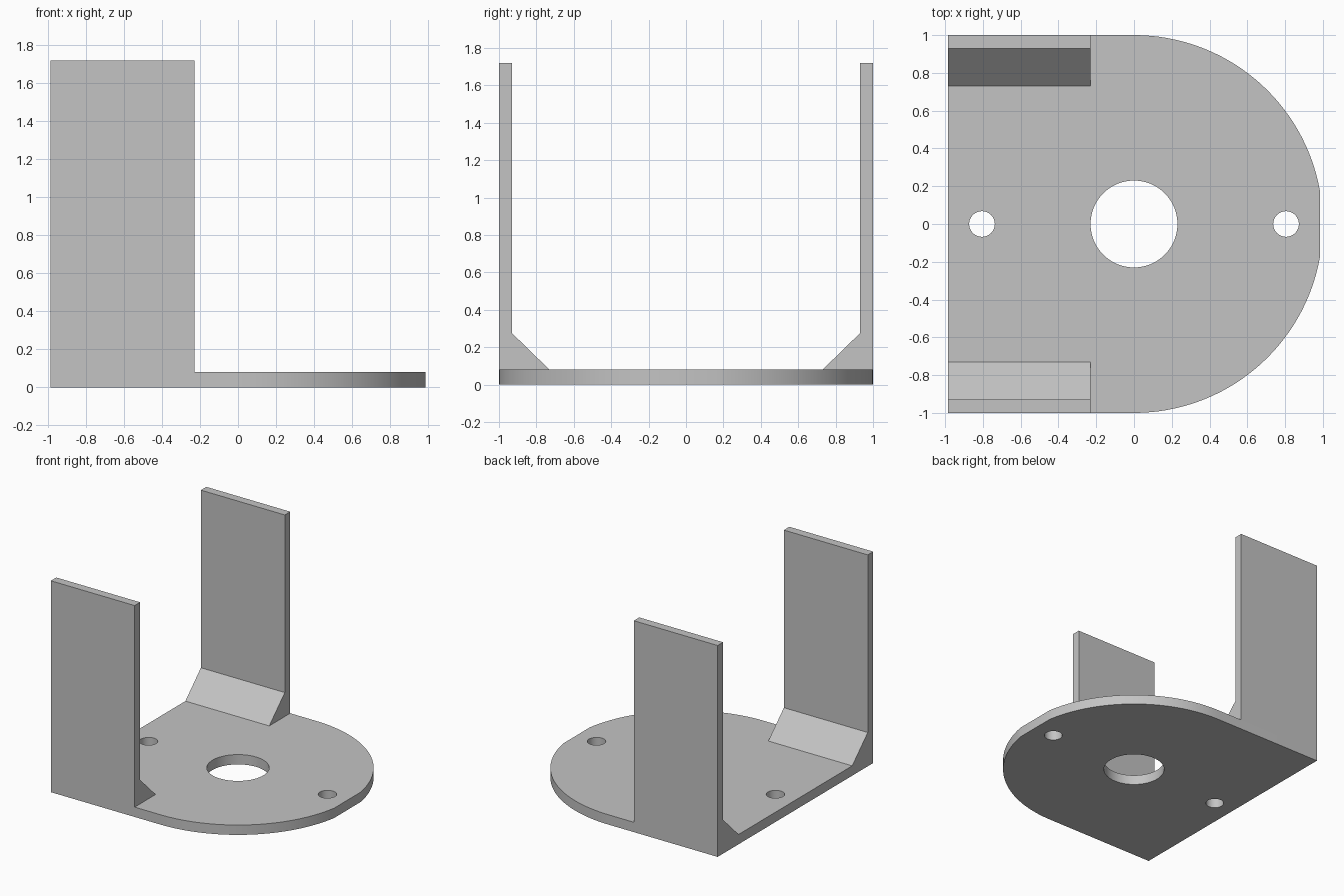
import bpy, bmesh
from math import sin, cos, pi, asin

if "Cube" in bpy.data.objects:
    bpy.data.objects.remove(bpy.data.objects["Cube"], do_unlink=True)

HALF_X, PLATE_TOP = 0.985, 0.08
ARM_INNER_X, ARM_TOP = -0.23, 1.72

grey = bpy.data.materials.new("plain grey")
grey.use_nodes = True
colour = (0.55, 0.55, 0.55, 1)
grey.diffuse_color = colour
grey.node_tree.nodes["Principled BSDF"].inputs["Base Color"].default_value = colour


def extruded(name, outline, offset, holes=()):
    """Fill an outline (with optional hole loops) and extrude it by offset."""
    bm = bmesh.new()
    edges = []
    for loop in (outline, *holes):
        verts = [bm.verts.new(p) for p in loop]
        edges += [bm.edges.new((a, b)) for a, b in zip(verts, verts[1:] + verts[:1])]
    bmesh.ops.triangle_fill(bm, edges=edges, use_beauty=True)
    solid = bmesh.ops.extrude_face_region(bm, geom=bm.faces[:], use_keep_orig=True)
    moved = [g for g in solid["geom"] if isinstance(g, bmesh.types.BMVert)]
    bmesh.ops.translate(bm, verts=moved, vec=offset)
    bmesh.ops.recalc_face_normals(bm, faces=bm.faces[:])
    bmesh.ops.dissolve_limit(bm, angle_limit=0.01, verts=bm.verts[:], edges=bm.edges[:])
    mesh = bpy.data.meshes.new(name)
    bm.to_mesh(mesh)
    bm.free()
    mesh.materials.append(grey)
    obj = bpy.data.objects.new(name, mesh)
    bpy.context.collection.objects.link(obj)
    bpy.ops.object.select_all(action="DESELECT")
    obj.select_set(True)
    bpy.context.view_layer.objects.active = obj
    bpy.ops.object.shade_smooth_by_angle(angle=0.3)
    return obj


def circle(x, radius, count):
    return [(x + radius * cos(2 * pi * i / count), radius * sin(2 * pi * i / count), 0)
            for i in range(count)]


# Base plate: square end, rounded end with a small flat, three through holes
def arc(start, end, count=32):
    angles = [start + (end - start) * i / count for i in range(count + 1)]
    return [(cos(a), sin(a), 0) for a in angles]


flat = asin((1 - HALF_X ** 2) ** 0.5)
outline = [(-HALF_X, 1, 0), (-HALF_X, -1, 0)] + arc(-pi / 2, -flat) + arc(flat, pi / 2)
holes = [circle(0, 0.23, 64), circle(-0.805, 0.068, 32), circle(0.805, 0.068, 32)]
extruded("base_plate", outline, (0, 0, PLATE_TOP), holes)

# Upright arms, each with a sloped gusset on its inner face
for name, side in (("front_arm", -1), ("back_arm", 1)):
    section = [(1, PLATE_TOP), (1, ARM_TOP), (0.93, ARM_TOP), (0.93, 0.275), (0.73, PLATE_TOP)]
    profile = [(-HALF_X, side * y, z) for y, z in section]
    extruded(name, profile, (ARM_INNER_X + HALF_X, 0, 0))
